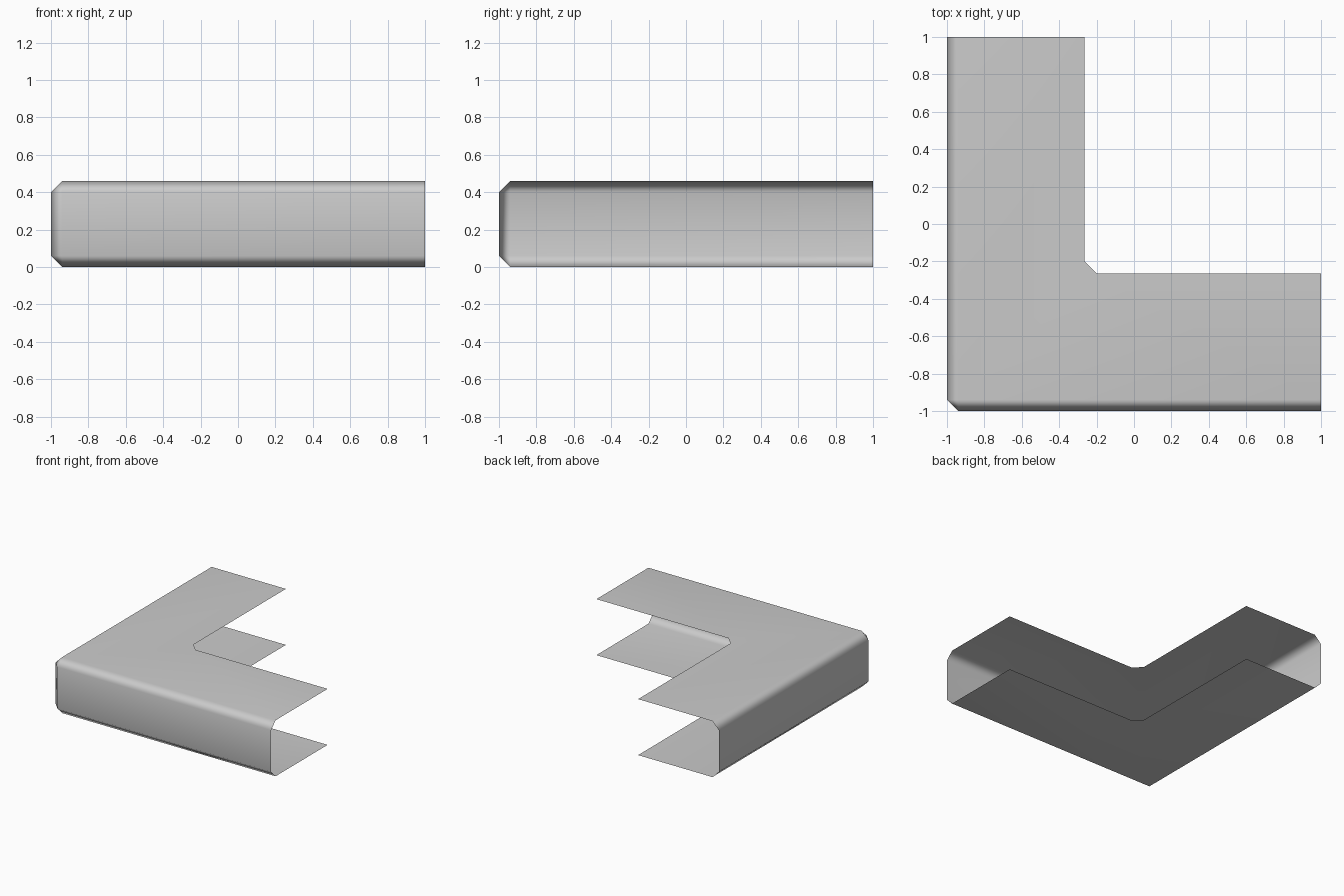
import bpy
import bmesh

# Remove the default object
cube = bpy.data.objects.get("Cube")
if cube:
    bpy.data.objects.remove(cube, do_unlink=True)

HEIGHT = 0.46
BEVEL = 0.06
DEPTH = 0.735

# Single plain grey
grey = bpy.data.materials.new("light_grey")
grey.use_nodes = True
colour = (0.6, 0.6, 0.6, 1)
grey.diffuse_color = colour
grey.node_tree.nodes["Principled BSDF"].inputs["Base Color"].default_value = colour

# Open channel section: inset from the outer wall, height, corner setback
section = [
    (DEPTH, 0, DEPTH + 0.065),
    (BEVEL, 0, BEVEL),
    (0, BEVEL, BEVEL),
    (0, HEIGHT - BEVEL, BEVEL),
    (BEVEL, HEIGHT, BEVEL),
    (DEPTH, HEIGHT, DEPTH + 0.065),
]


def corner_path(inset, z, setback):
    """One line of the channel, running round the cut corner."""
    return [(1, inset - 1, z), (setback - 1, inset - 1, z),
            (inset - 1, setback - 1, z), (inset - 1, 1, z)]


# Sweep the section round the corner; ends and inner side stay open
bm = bmesh.new()
rows = [[bm.verts.new(p) for p in corner_path(*s)] for s in section]
for low, high in zip(rows, rows[1:]):
    for i in range(3):
        bm.faces.new((low[i], high[i], high[i + 1], low[i + 1]))
bmesh.ops.remove_doubles(bm, verts=bm.verts, dist=0.0001)
bmesh.ops.recalc_face_normals(bm, faces=bm.faces)

# Make the top plate, and so the whole shell, face outwards
top = max(bm.faces, key=lambda f: f.calc_center_median().z)
if top.normal.z < 0:
    bmesh.ops.reverse_faces(bm, faces=bm.faces)

mesh = bpy.data.meshes.new("corner_channel")
bm.to_mesh(mesh)
bm.free()
mesh.materials.append(grey)
mesh.shade_smooth()

channel = bpy.data.objects.new("corner_channel", mesh)
bpy.context.collection.objects.link(channel)

# Keep the broad faces flat and blend only across the bevels
weighted = channel.modifiers.new("flat_panels", "WEIGHTED_NORMAL")
weighted.weight = 50
